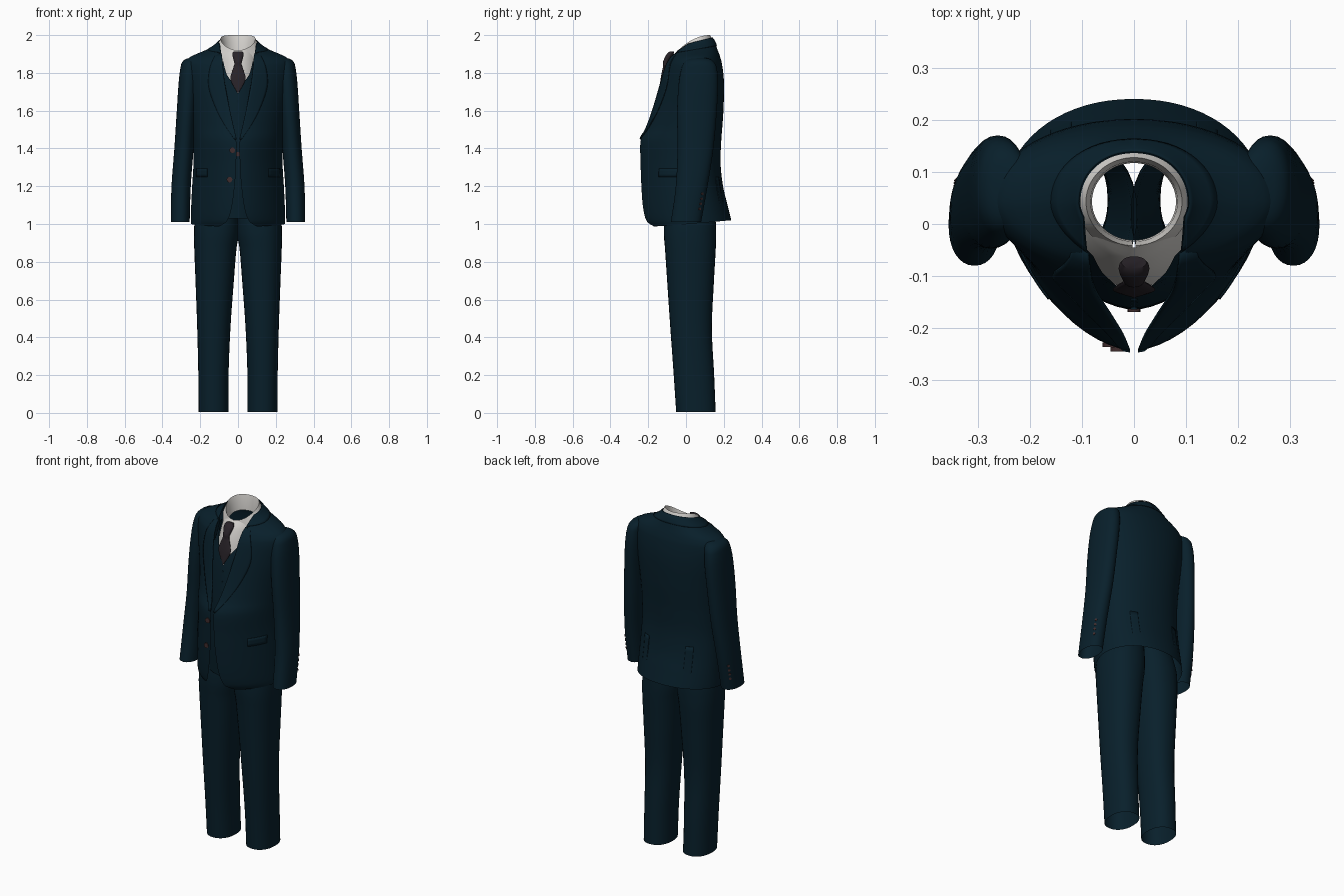
import bpy
from math import sin, cos, pi, asin, copysign

cube = bpy.data.objects.get("Cube")
if cube:
    bpy.data.objects.remove(cube, do_unlink=True)


def material(name, rgb):
    m = bpy.data.materials.new(name)
    m.use_nodes = True
    m.diffuse_color = (*rgb, 1)
    bsdf = m.node_tree.nodes["Principled BSDF"]
    bsdf.inputs["Base Color"].default_value = (*rgb, 1)
    bsdf.inputs["Roughness"].default_value = 0.8
    return m


NAVY = material("navy_wool", (0.0025, 0.014, 0.024))
WHITE = material("white_cotton", (0.68, 0.66, 0.63))
PLUM = material("dark_plum_silk", (0.022, 0.017, 0.022))
BROWN = material("brown_button", (0.05, 0.025, 0.026))


def sample(keys, z):
    """Smoothly interpolate the columns of a table keyed by its first column."""
    last = len(keys) - 1
    z = min(max(z, keys[0][0]), keys[last][0])
    i = next(k for k in range(last) if z <= keys[k + 1][0])
    a, b = keys[i], keys[i + 1]
    p, q = keys[max(i - 1, 0)], keys[min(i + 2, last)]
    h = b[0] - a[0]
    f = (z - a[0]) / h
    out = []
    for k in range(1, len(a)):
        m0 = (b[k] - p[k]) / (b[0] - p[0]) * h
        m1 = (q[k] - a[k]) / (q[0] - a[0]) * h
        d = b[k] - a[k]
        out.append(a[k] + f * (m0 + f * (3 * d - 2 * m0 - m1 + f * (m0 + m1 - 2 * d))))
    return out


def span(a, b, n):
    return [a + (b - a) * i / n for i in range(n + 1)]


def loft(name, rows, mat, closed=False, mirror=False, thick=0, cap=False):
    """Skin rows of points, listed bottom to top."""
    n = len(rows[0])
    faces = []
    for r in range(len(rows) - 1):
        for c in range(n if closed else n - 1):
            d = (c + 1) % n
            faces.append((r * n + c, r * n + d, r * n + n + d, r * n + n + c))
    if cap:
        top = (len(rows) - 1) * n
        faces += [tuple(range(n))[::-1], tuple(range(top, top + n))]
    me = bpy.data.meshes.new(name)
    me.from_pydata([p for row in rows for p in row], [], faces)
    me.materials.append(mat)
    ob = bpy.data.objects.new(name, me)
    bpy.context.collection.objects.link(ob)
    bpy.ops.object.select_all(action="DESELECT")
    ob.select_set(True)
    bpy.context.view_layer.objects.active = ob
    bpy.ops.object.shade_smooth_by_angle(angle=0.7)
    if thick:
        s = ob.modifiers.new("Thickness", "SOLIDIFY")
        s.thickness = thick
    if mirror:
        ob.modifiers.new("Mirror", "MIRROR")


def power(v, e):
    return copysign(abs(v) ** e, v)


def ring(cx, cy, rx, ry, z, n=2.0, count=32):
    angles = [2 * pi * i / count for i in range(count)]
    return [(cx + rx * power(sin(t), 2 / n), cy - ry * power(cos(t), 2 / n), z) for t in angles]


# Torso cross-section: a pointed front and a round back
FRONT, BACK, MID = 1.7, 2.1, 0.04


def section(t, w, yf, yb):
    e = 2 / (FRONT if cos(t) > 0 else BACK)
    depth = MID - yf if cos(t) > 0 else yb - MID
    return w * max(sin(t), 0) ** e, MID - depth * power(cos(t), e)


def start_angle(edge, w):
    return asin(min(edge / w, 1) ** (FRONT / 2))


# Jacket: height, half width, front, back, opening edge, rise towards the back
JACKET = [
    (0.985, 0.25, -0.2, 0.24, 0.1, 0.035),
    (1.01, 0.25, -0.22, 0.235, 0.062, 0.03),
    (1.08, 0.248, -0.232, 0.22, 0.035, 0.02),
    (1.2, 0.243, -0.238, 0.196, 0.018, 0),
    (1.32, 0.236, -0.241, 0.183, 0.01, 0),
    (1.45, 0.238, -0.24, 0.187, 0.01, 0),
    (1.5, 0.241, -0.213, 0.191, 0.022, 0),
    (1.6, 0.251, -0.18, 0.198, 0.045, 0),
    (1.75, 0.273, -0.14, 0.201, 0.073, 0),
    (1.84, 0.28, -0.113, 0.19, 0.083, 0.01),
    (1.873, 0.255, -0.095, 0.178, 0.086, 0.02),
    (1.89, 0.205, -0.088, 0.168, 0.088, 0.03),
    (1.905, 0.155, -0.08, 0.159, 0.09, 0.04),
    (1.925, 0.118, -0.068, 0.147, 0.093, 0.047),
    (1.94, 0.103, -0.05, 0.136, 0.095, 0.047),
]


def jacket_y(x, z, back=False):
    w, yf, yb = sample(JACKET, z)[:3]
    n = BACK if back else FRONT
    k = max(1 - min(x / w, 1) ** n, 0) ** (1 / n)
    return MID + (yb - MID) * k if back else MID - (MID - yf) * k


def jacket_rows(heights, puff):
    rows = []
    for z in heights:
        w, yf, yb, edge, rise = sample(JACKET, z)
        row = []
        for t in span(start_angle(edge, w), pi, 30):
            row.append((*section(t, w + puff, yf - puff, yb + puff), z + rise * (1 - cos(t)) / 2))
        rows.append(row)
    return rows


body = span(0.985, 1.08, 8) + span(1.08, 1.84, 32)[1:] + span(1.84, 1.94, 14)[1:]
loft("jacket_body", jacket_rows(body, 0), NAVY, mirror=True)
loft("jacket_collar", jacket_rows(span(1.905, 1.94, 6), 0.005), NAVY, mirror=True, thick=0.005)


# Panels that follow the jacket surface
def panel(name, zs, left, right, gap, back=False):
    rows = []
    for z in zs:
        xs = span(left(z), right(z), 8)
        if back:
            xs.reverse()
        out = gap if back else -gap
        rows.append([(x, jacket_y(x, z, back) + out, z) for x in xs])
    loft(name, rows, NAVY, mirror=True, thick=gap * 0.8)


LAPEL = [(1.45, 0.02), (1.52, 0.068), (1.6, 0.112), (1.7, 0.15), (1.76, 0.158), (1.84, 0.145), (1.905, 0.115)]
panel("lapel", span(1.45, 1.905, 24), lambda z: sample(JACKET, z)[3] - 0.002,
      lambda z: sample(LAPEL, z)[0], 0.007)
panel("pocket_flap", span(1.25, 1.295, 3), lambda z: 0.165, lambda z: 0.222, 0.006)
panel("back_vent", span(1.05, 1.25, 8), lambda z: 0.12, lambda z: 0.16, 0.003, True)

# Sleeves: height, centre x, centre y, radius x, radius y
SLEEVE = [
    (1.01, 0.306, 0.0, 0.05, 0.08),
    (1.2, 0.301, 0.03, 0.051, 0.084),
    (1.4, 0.286, 0.05, 0.051, 0.095),
    (1.6, 0.272, 0.058, 0.052, 0.105),
    (1.75, 0.261, 0.066, 0.053, 0.104),
    (1.83, 0.254, 0.07, 0.05, 0.092),
    (1.862, 0.246, 0.07, 0.046, 0.074),
    (1.878, 0.235, 0.07, 0.03, 0.045),
    (1.882, 0.225, 0.07, 0.01, 0.015),
]
rows = []
for z in span(1.01, 1.83, 28) + span(1.83, 1.882, 9)[1:]:
    cx, cy, rx, ry = sample(SLEEVE, z)
    rows.append(ring(cx, cy, rx, ry, z, 2.2))
loft("sleeve", rows, NAVY, closed=True, mirror=True, cap=False)

# Trousers: height, inner x, outer x, front, back
LEG = [
    (0.005, 0.05, 0.208, -0.052, 0.157),
    (0.2, 0.05, 0.21, -0.065, 0.149),
    (0.45, 0.04, 0.216, -0.083, 0.137),
    (0.7, 0.022, 0.225, -0.1, 0.148),
    (0.88, 0.007, 0.232, -0.112, 0.158),
    (0.94, -0.004, 0.233, -0.117, 0.159),
    (1.02, -0.006, 0.228, -0.115, 0.157),
    (1.12, -0.006, 0.2, -0.1, 0.14),
]
rows = []
for z in span(0.005, 1.12, 34):
    x0, x1, yf, yb = sample(LEG, z)
    rows.append(ring((x0 + x1) / 2, (yf + yb) / 2, (x1 - x0) / 2, (yb - yf) / 2, z, 2.25))
loft("trouser_leg", rows, NAVY, closed=True, mirror=True)


# Waistcoat and shirt front: height, half width, front, opening edge
def front_layer(name, keys, mat):
    rows = []
    for z in span(keys[0][0], keys[-1][0], 24):
        w, yf, edge = sample(keys, z)
        ts = span(start_angle(max(edge, 0), w), pi / 2, 14)
        rows.append([(*section(t, w, yf, yf), z) for t in ts])
    loft(name, rows, mat, mirror=True)


front_layer("waistcoat", [
    (1.03, 0.21, -0.15, 0), (1.2, 0.2, -0.163, 0), (1.45, 0.2, -0.162, 0), (1.6, 0.2, -0.15, 0),
    (1.71, 0.18, -0.135, 0.001), (1.78, 0.15, -0.118, 0.055), (1.86, 0.13, -0.1, 0.078)], NAVY)
front_layer("shirt_front", [
    (1.62, 0.15, -0.125, 0), (1.7, 0.14, -0.117, 0), (1.8, 0.125, -0.1, 0),
    (1.88, 0.108, -0.072, 0), (1.92, 0.096, -0.045, 0)], WHITE)


# Shirt collar: inner stand and folded outer leaf with points
def collar_row(scale, drop):
    row = []
    for a in span(0.03, pi, 36):
        x, y = 0.096 * sin(a), -0.088 * cos(a)
        z = 2 - 0.08 * ((0.088 - y) / 0.176) ** 2 - drop(a)
        row.append((x * scale, 0.043 + y * scale, z))
    return row


def leaf_drop(a):
    point = max(0, 1 - abs(a - 0.6) / 0.5)
    return 0.035 + 0.045 * point - 0.02 * max(0, 1 - a / 0.3)


loft("collar_stand", [collar_row(0.84, lambda a: 0.09), collar_row(0.87, lambda a: 0.04),
                      collar_row(0.96, lambda a: 0)], WHITE, mirror=True)
loft("collar_leaf", [collar_row(1.13, leaf_drop), collar_row(1.05, lambda a: leaf_drop(a) / 2),
                     collar_row(0.96, lambda a: 0)], WHITE, mirror=True)

# Necktie: height, half width, centre y, half depth
TIE = [
    (1.695, 0.004, -0.138, 0.004), (1.765, 0.04, -0.127, 0.008), (1.8, 0.034, -0.12, 0.009),
    (1.845, 0.019, -0.111, 0.009), (1.855, 0.02, -0.108, 0.015), (1.9, 0.03, -0.084, 0.018),
    (1.914, 0.024, -0.074, 0.012)]
rows = []
for z in span(1.695, 1.914, 24):
    w, y, d = sample(TIE, z)
    rows.append(ring(0, y, w, d, z, 2, 20))
loft("necktie", rows, PLUM, closed=True, cap=True)


# Buttons
def button(name, x, y, z, r, mat=BROWN, turn=0):
    bpy.ops.mesh.primitive_cylinder_add(vertices=16, radius=r, depth=0.008, location=(x, y, z),
                                        rotation=(pi / 2, 0, turn))
    ob = bpy.context.object
    ob.name = name
    ob.data.materials.append(mat)


for x, z in ((0.03, 1.39), (0.045, 1.235)):
    button("jacket_button", -x, jacket_y(x, z) - 0.002, z, 0.015)
button("waistcoat_low_button", 0, -0.165, 1.37, 0.012)
for z in span(1.47, 1.65, 3):
    button("waistcoat_button", 0, -0.162 + (z - 1.45) * 0.1, z, 0.007, NAVY)
for side in (-1, 1):
    for z in span(1.08, 1.16, 3):
        cx, cy, rx, ry = sample(SLEEVE, z)
        button("cuff_button", side * (cx + rx * 0.7), cy + ry * 0.74, z, 0.007, BROWN, side * 2.3)
